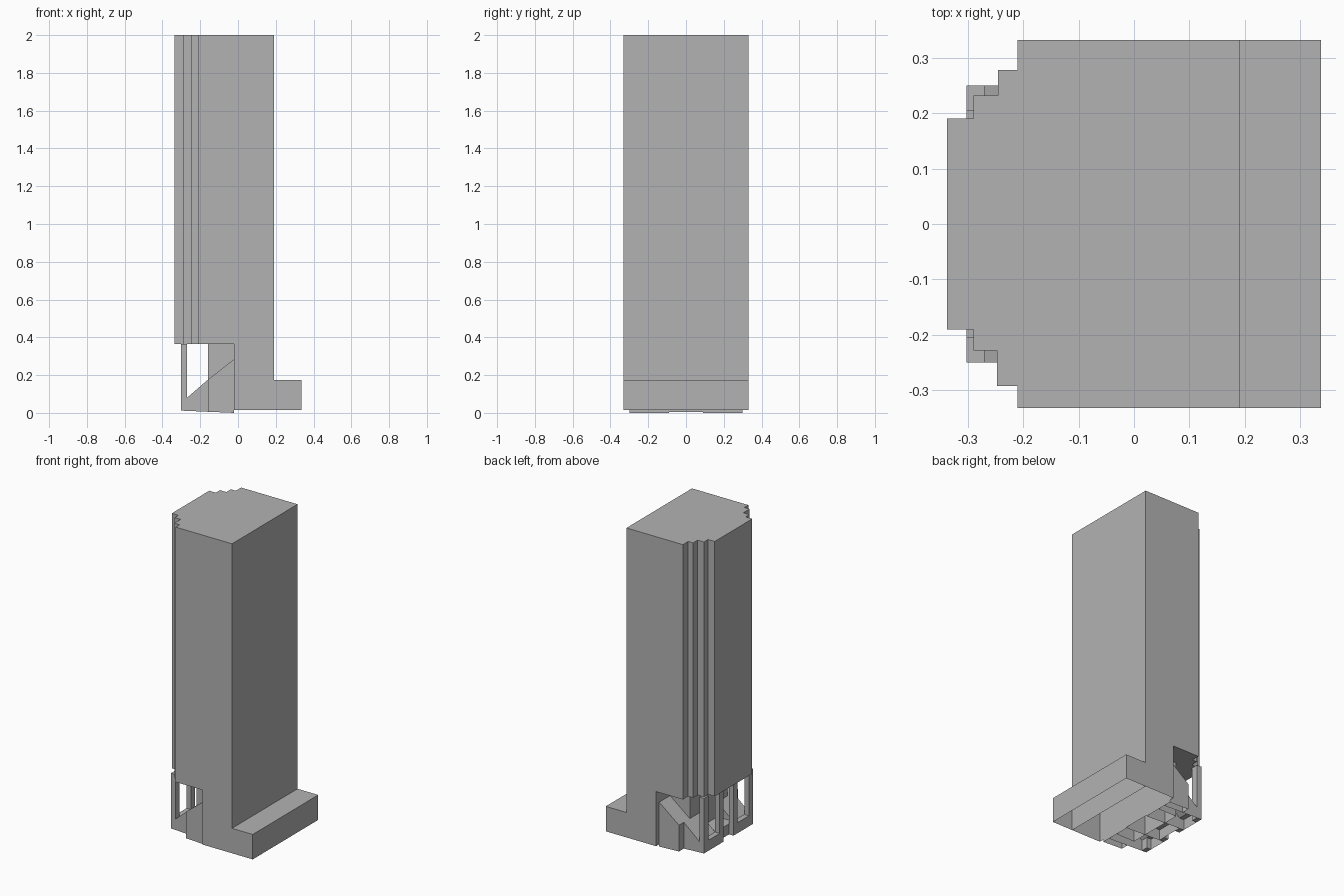
import bpy, bmesh
from mathutils import Vector

if "Cube" in bpy.data.objects:
    bpy.data.objects.remove(bpy.data.objects["Cube"], do_unlink=True)

stone = bpy.data.materials.new("plain grey")
stone.use_nodes = True
grey = (0.45, 0.45, 0.45, 1)
stone.diffuse_color = grey
stone.node_tree.nodes["Principled BSDF"].inputs["Base Color"].default_value = grey


def prism(name, points, depth, open_bottom=False):
    """Extrude a planar outline; optionally leave the underside open."""
    bm = bmesh.new()
    face = bm.faces.new([bm.verts.new(p) for p in points])
    new = bmesh.ops.extrude_face_region(bm, geom=[face])["geom"]
    moved = [v for v in new if isinstance(v, bmesh.types.BMVert)]
    bmesh.ops.translate(bm, verts=moved, vec=Vector(depth))
    bmesh.ops.recalc_face_normals(bm, faces=bm.faces)
    if open_bottom:
        bm.normal_update()
        under = [f for f in bm.faces if f.normal.z < -0.9]
        bmesh.ops.delete(bm, geom=under, context='FACES')
    mesh = bpy.data.meshes.new(name)
    bm.to_mesh(mesh)
    bm.free()
    mesh.materials.append(stone)
    obj = bpy.data.objects.new(name, mesh)
    bpy.context.collection.objects.link(obj)
    return obj


def box(name, x, y, z, open_bottom=False):
    outline = [(x[0], y[0], z[0]), (x[1], y[0], z[0]),
               (x[1], y[1], z[0]), (x[0], y[1], z[0])]
    return prism(name, outline, (0, 0, z[1] - z[0]), open_bottom)


def side_prism(name, profile, y0, y1):
    return prism(name, [(x, y0, z) for x, z in profile], (0, y1 - y0, 0), True)


TOP, SOFFIT, GROUND = 2.0, 0.365, 0.015
BACK, CORE, FACE = -0.02, -0.16, -0.302

# Tower shaft with stepped corners
back_steps = [(-0.21, 0.332), (-0.21, 0.278), (-0.245, 0.278),
              (-0.245, 0.232), (-0.29, 0.232), (-0.29, 0.19), (-0.337, 0.19)]
front_steps = [(-0.337, -0.19), (-0.29, -0.19), (-0.29, -0.228),
               (-0.247, -0.228), (-0.247, -0.292), (-0.21, -0.292), (-0.21, -0.332)]
plan = [(0.19, 0.332)] + back_steps + front_steps + [(0.19, -0.332)]
prism("tower_shaft", [(x, y, SOFFIT) for x, y in plan], (0, 0, TOP - SOFFIT))

# Tower foot and podium, hollow underneath
box("tower_foot", (BACK, 0.19), (-0.332, 0.332), (GROUND, SOFFIT), True)
box("podium", (0.19, 0.337), (-0.332, 0.332), (GROUND, 0.175), True)

# Lobby core under the overhang
box("lobby_core", (CORE, BACK), (-0.19, 0.19), (0.006, SOFFIT), True)

# Sloping base walls, posts and outer steps on both sides
ramp = [(FACE, 0.012), (CORE, 0.006), (BACK, 0.0), (BACK, 0.285),
        (CORE, 0.175), (-0.27, 0.08), (FACE, 0.08)]
outer = [(CORE, 0.006), (BACK, 0.0), (BACK, 0.285), (CORE, 0.175)]
for side, s in (("front", -1), ("back", 1)):
    side_prism(side + "_ramp", ramp, s * 0.09, s * 0.25)
    side_prism(side + "_outer_ramp", outer, s * 0.25, s * 0.30)
    for label, a, b in (("corner", 0.205, 0.25), ("inner", 0.05, 0.09)):
        box(f"{side}_{label}_post", (FACE, -0.27), sorted((s * a, s * b)),
            (0.012, SOFFIT))

# Recessed sill between the inner posts
box("entrance_sill", (-0.27, CORE), (-0.09, 0.09), (0.012, 0.08), True)
